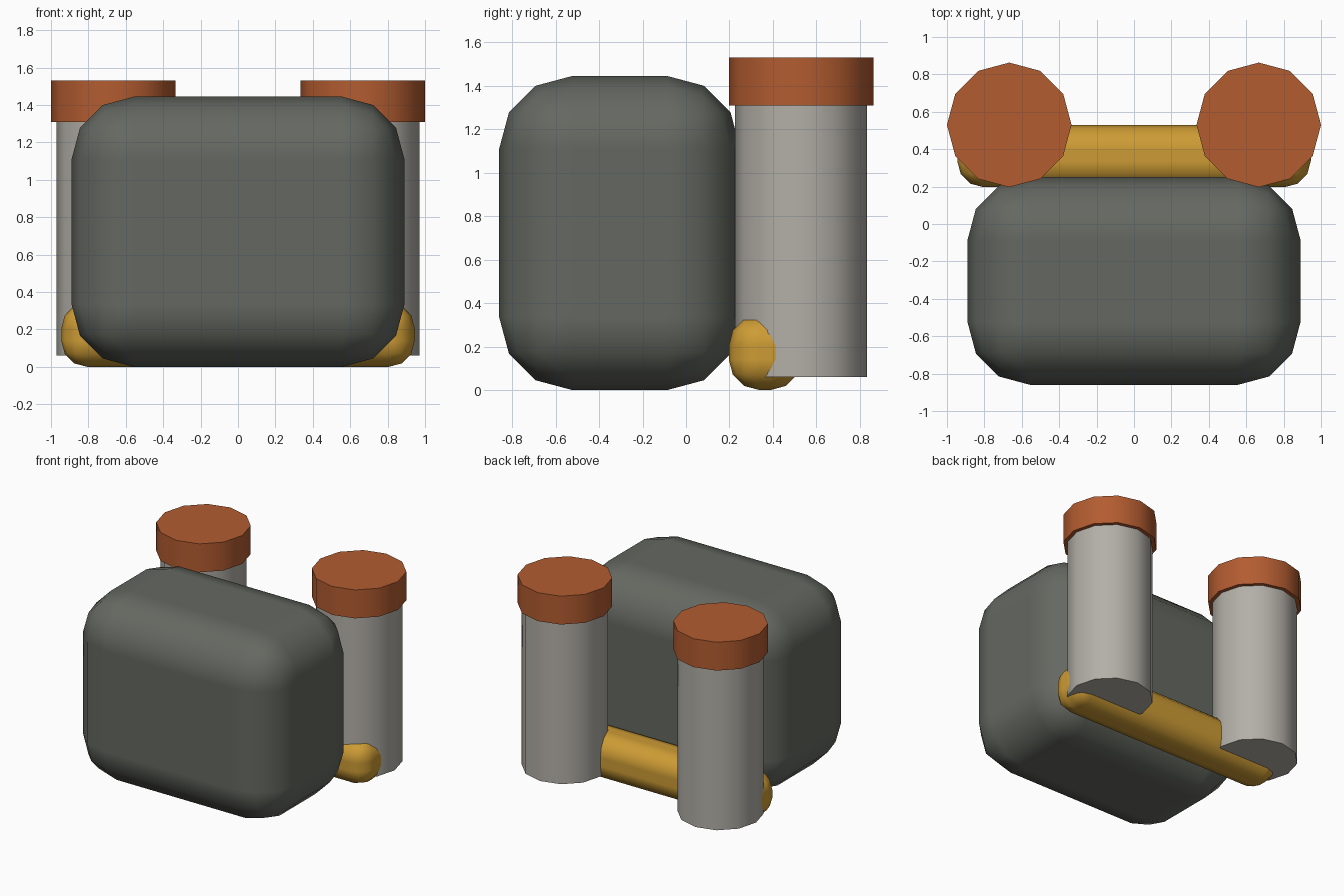
import bpy
from math import radians

if "Cube" in bpy.data.objects:
    bpy.data.objects.remove(bpy.data.objects["Cube"])


def material(name, color):
    m = bpy.data.materials.new(name)
    m.diffuse_color = (*color, 1)
    m.use_nodes = True
    m.node_tree.nodes["Principled BSDF"].inputs["Base Color"].default_value = m.diffuse_color
    return m


DARK = material("dark_grey", (0.13, 0.14, 0.12))
LIGHT = material("light_grey", (0.45, 0.43, 0.39))
ORANGE = material("orange", (0.45, 0.107, 0.03))
YELLOW = material("yellow", (0.61, 0.33, 0.035))


def finish(ob, name, mat):
    ob.name = name
    ob.data.materials.append(mat)


def rounded_box(name, lo, hi, radius, mat):
    center = [(a + b) / 2 for a, b in zip(lo, hi)]
    bpy.ops.mesh.primitive_cube_add(size=1, location=center)
    ob = bpy.context.object
    ob.scale = [b - a for a, b in zip(lo, hi)]
    bpy.ops.object.transform_apply(location=False, rotation=False, scale=True)
    finish(ob, name, mat)
    bpy.ops.object.shade_smooth()
    bev = ob.modifiers.new("round", 'BEVEL')
    bev.width = radius
    bev.segments = 3
    bev.harden_normals = True


def cylinder(name, x, y, z0, z1, radius, mat):
    bpy.ops.mesh.primitive_cylinder_add(vertices=12, radius=radius, depth=z1 - z0,
                                        location=(x, y, (z0 + z1) / 2))
    finish(bpy.context.object, name, mat)
    bpy.ops.object.shade_smooth_by_angle(angle=radians(40))


# main pack body
rounded_box("body", (-0.89, -0.86, 0), (0.89, 0.25, 1.445), 0.335, DARK)

# low cross bar joining the two tanks
rounded_box("cross_bar", (-0.945, 0.197, 0), (0.945, 0.53, 0.345), 0.14, YELLOW)

# tanks with wider caps at the back
for side, x in (("left", -0.667), ("right", 0.667)):
    cylinder(side + "_tank", x, 0.53, 0.06, 1.32, 0.304, LIGHT)
    cylinder(side + "_cap", x, 0.53, 1.31, 1.53, 0.333, ORANGE)
